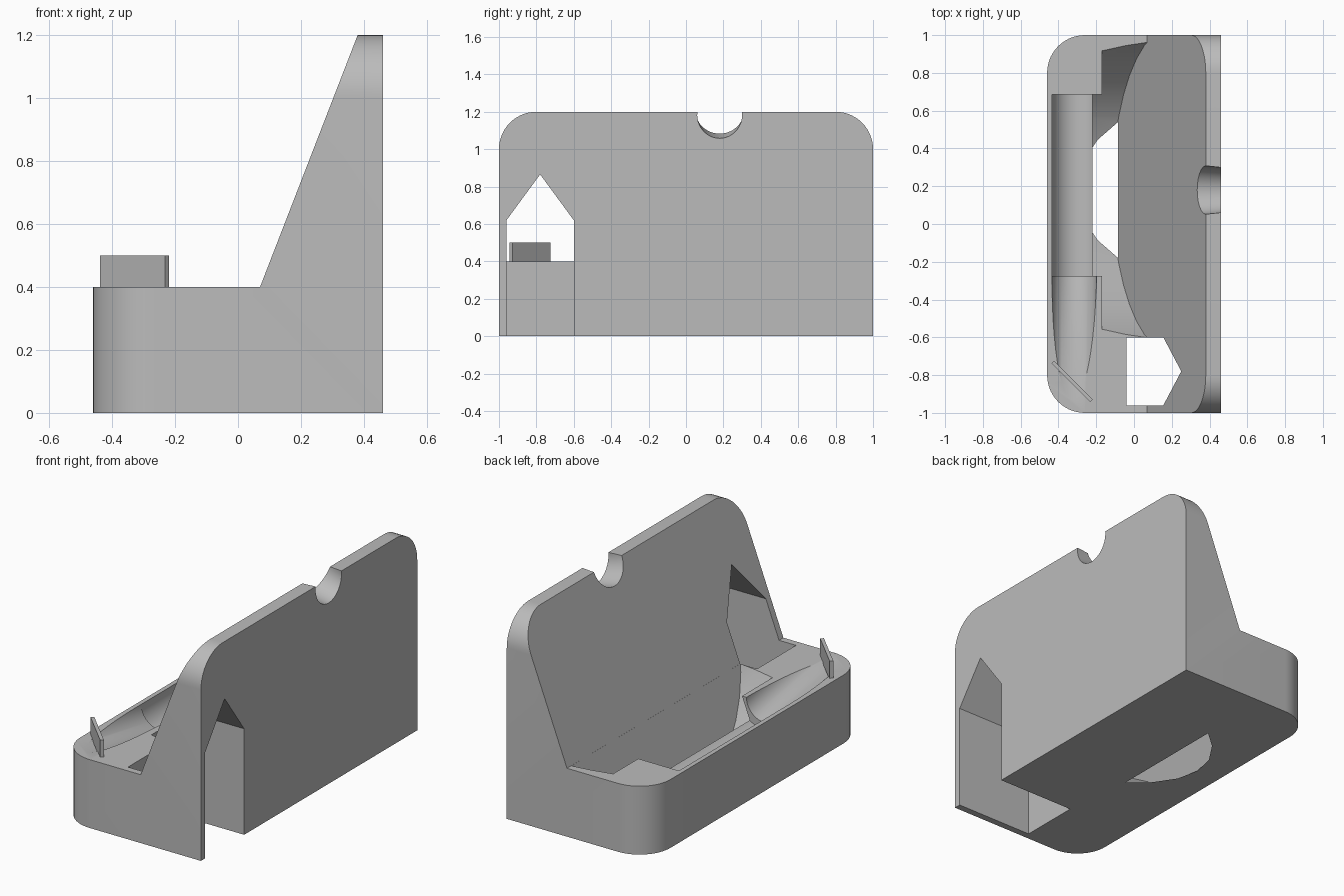
import bpy, bmesh, math
from mathutils import Vector, Matrix

if "Cube" in bpy.data.objects:
    bpy.data.objects.remove(bpy.data.objects["Cube"], do_unlink=True)

grey = bpy.data.materials.new("plain_grey")
grey.use_nodes = True
grey.diffuse_color = (0.5, 0.5, 0.5, 1)
grey.node_tree.nodes["Principled BSDF"].inputs["Base Color"].default_value = (0.5, 0.5, 0.5, 1)


def make(name, bm):
    bmesh.ops.recalc_face_normals(bm, faces=bm.faces)
    mesh = bpy.data.meshes.new(name)
    bm.to_mesh(mesh)
    bm.free()
    mesh.materials.append(grey)
    obj = bpy.data.objects.new(name, mesh)
    bpy.context.collection.objects.link(obj)
    return obj


def prism(points, step):
    """Extrude a closed 3D outline along a vector."""
    bm = bmesh.new()
    face = bm.faces.new([bm.verts.new(p) for p in points])
    new = bmesh.ops.extrude_face_region(bm, geom=[face])["geom"]
    bmesh.ops.translate(bm, vec=step, verts=[v for v in new if isinstance(v, bmesh.types.BMVert)])
    return bm


def rod(name, start, end, r1, r2, segments=48):
    """Straight or tapered round bar between two points."""
    a, b = Vector(start), Vector(end)
    turn = (b - a).to_track_quat('Z', 'Y').to_matrix().to_4x4()
    bm = bmesh.new()
    bmesh.ops.create_cone(bm, cap_ends=True, segments=segments, radius1=r1, radius2=r2,
                          depth=(b - a).length, matrix=Matrix.Translation((a + b) / 2) @ turn)
    return make(name, bm)


# Body: wedge-backed side profile with rounded front and upper corners
profile = [(-.46, 0), (.46, 0), (.46, 1.2), (.38, 1.2), (.07, .4), (-.46, .4)]
bm = prism([(x, -1, z) for x, z in profile], (0, 2, 0))
bm.edges.ensure_lookup_table()
corners = []
for e in bm.edges:
    p, q = (v.co for v in e.verts)
    front = max(p.x, q.x) < -.45 and abs(p.y - q.y) < .01
    upper = min(p.z, q.z) > 1.19 and abs(p.y - q.y) < .01
    if front or upper:
        corners.append(e)
bmesh.ops.bevel(bm, geom=corners, offset=.2, offset_type='OFFSET', segments=14,
                profile=.5, affect='EDGES')
body = make("stand_body", bm)

# Disc pocket lying against the sloped back rest
slope = Vector((.31, 0, .8)).normalized()
normal = Vector((-slope.z, 0, slope.x))
centre = Vector((.07, .18, .4)) + slope * .348
cutters = [rod("disc_pocket_cutter", centre + normal * .0004, centre + normal * .224, .858, .858, 40)]

# House-shaped plug slot, open below and behind
house = [(-.96, -.1), (-.6, -.1), (-.6, .62), (-.78, .865), (-.96, .62)]
cutters.append(make("plug_slot_cutter", prism([(-.04, y, z) for y, z in house], (.7, 0, 0))))

# Cable notch, pen trough and its rising tapered end
cutters.append(rod("notch_cutter", (.56, .18, 1.15), (.26, .18, 1.24), .11, .14))
cutters.append(rod("trough_cutter", (-.3, -.275, .38), (-.3, .685, .38), .135, .135))
cutters.append(rod("tip_groove_cutter", (-.315, -.2, .39), (-.325, -.96, .525), .118, .118))

for cutter in cutters:
    mod = body.modifiers.new(cutter.name, 'BOOLEAN')
    mod.operation = 'DIFFERENCE'
    mod.solver = 'EXACT'
    mod.object = cutter
    bpy.context.view_layer.objects.active = body
    bpy.ops.object.modifier_apply(modifier=mod.name)
    bpy.data.objects.remove(cutter, do_unlink=True)

# Thin stop plate across the rounded front corner
bm = bmesh.new()
bmesh.ops.create_cube(bm, size=1, matrix=Matrix.Translation((-.328, -.833, .445))
                      @ Matrix.Rotation(math.radians(-45), 4, 'Z')
                      @ Matrix.Diagonal((.29, .02, .11, 1)))
make("stop_plate", bm)

bpy.ops.object.select_all(action='DESELECT')
body.select_set(True)
bpy.context.view_layer.objects.active = body
bpy.ops.object.shade_smooth_by_angle(angle=math.radians(30))
